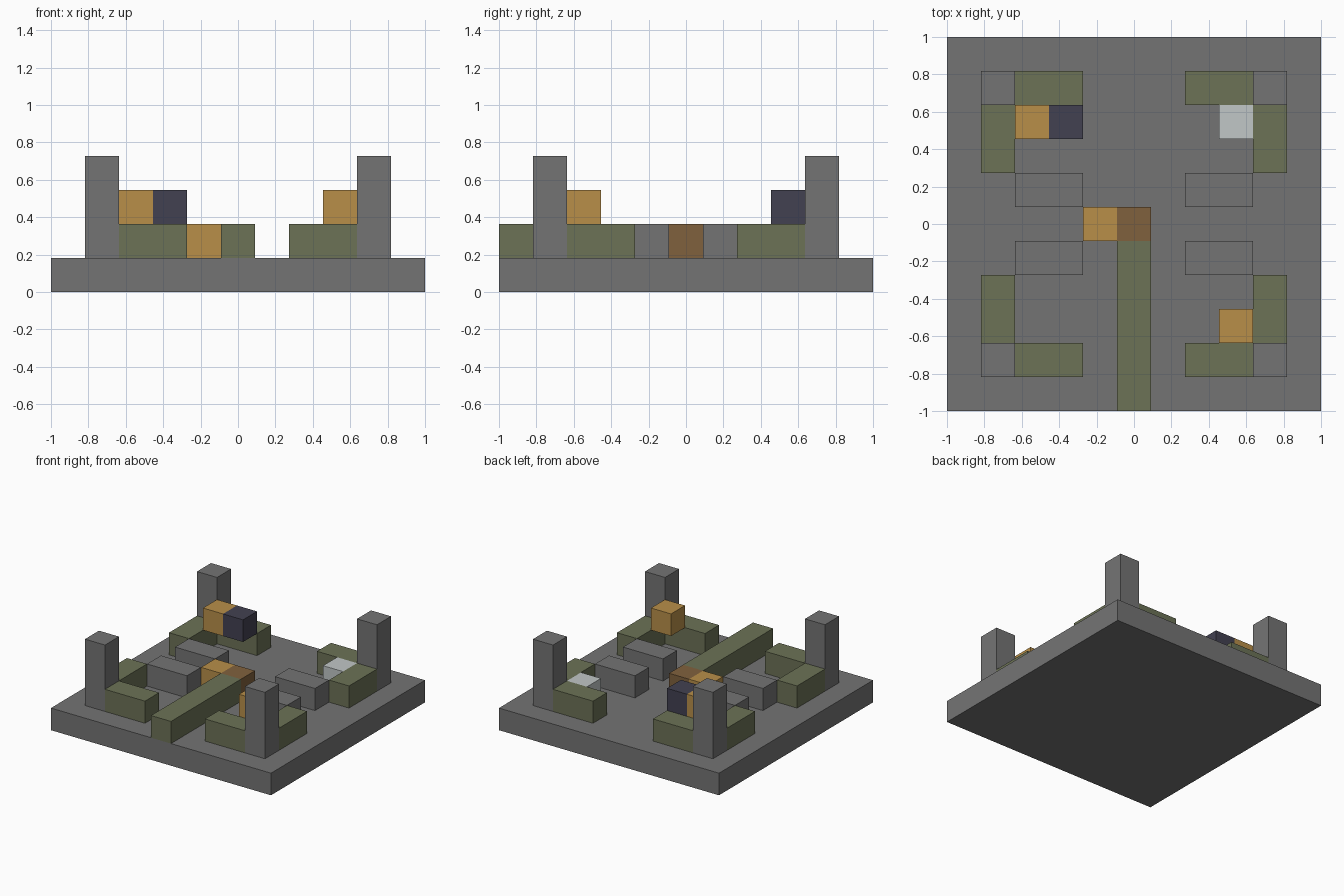
import bpy

if "Cube" in bpy.data.objects:
    bpy.data.objects.remove(bpy.data.objects["Cube"], do_unlink=True)

CELL = 2 / 11  # the model sits on an 11 x 11 grid of cubes


def material(name, rgb):
    """Flat material from sRGB bytes, stored as linear values."""
    col = [((c / 255 + 0.055) / 1.055) ** 2.4 for c in rgb] + [1]
    mat = bpy.data.materials.new(name)
    mat.use_nodes = True
    mat.diffuse_color = col
    mat.node_tree.nodes["Principled BSDF"].inputs["Base Color"].default_value = col
    return mat


stone = material("grey stone", (116, 116, 116))
moss = material("mossy green", (108, 114, 86))
orange = material("orange wood", (184, 143, 73))
brown = material("brown wood", (128, 97, 61))
dark = material("dark iron", (66, 65, 81))
pale = material("pale grey", (193, 199, 199))


def box(name, mat, x, y, z):
    """Box filling inclusive cell ranges; x and y count from the centre, z from the ground."""
    ranges = [sorted(r) if isinstance(r, tuple) else (r, r) for r in (x, y, z)]
    size = [(b - a + 1) * CELL for a, b in ranges]
    centre = [(a + b) / 2 * CELL for a, b in ranges]
    centre[2] += CELL / 2
    bpy.ops.mesh.primitive_cube_add(size=1, location=centre)
    obj = bpy.context.object
    obj.name = name
    obj.scale = size
    bpy.ops.object.transform_apply(location=False, rotation=False, scale=True)
    obj.data.materials.append(mat)
    return obj


# Floor slab
box("floor", stone, (-5, 5), (-5, 5), 0)

# Corner pillars, their low walls, and the inner benches
for sx, side in ((-1, "right"), (1, "left")):
    for sy, end in ((-1, "front"), (1, "back")):
        tag = f"{end}_{side}"
        box(f"pillar_{tag}", stone, 4 * sx, 4 * sy, (1, 3))
        box(f"end_wall_{tag}", moss, (2 * sx, 3 * sx), 4 * sy, 1)
        box(f"side_wall_{tag}", moss, 4 * sx, (2 * sy, 3 * sy), 1)
        box(f"bench_{tag}", stone, (2 * sx, 3 * sx), sy, 1)

# Central beam with the blocks at its end
box("central_beam", moss, 0, (-5, -1), 1)
box("centre_block", brown, 0, 0, 1)
box("centre_crate", orange, -1, 0, 1)

# Loose blocks inside the corners
box("back_crate", orange, -3, 3, 2)
box("back_iron_block", dark, -2, 3, 2)
box("front_crate", orange, 3, -3, 2)
box("pale_block", pale, 3, 3, 1)
